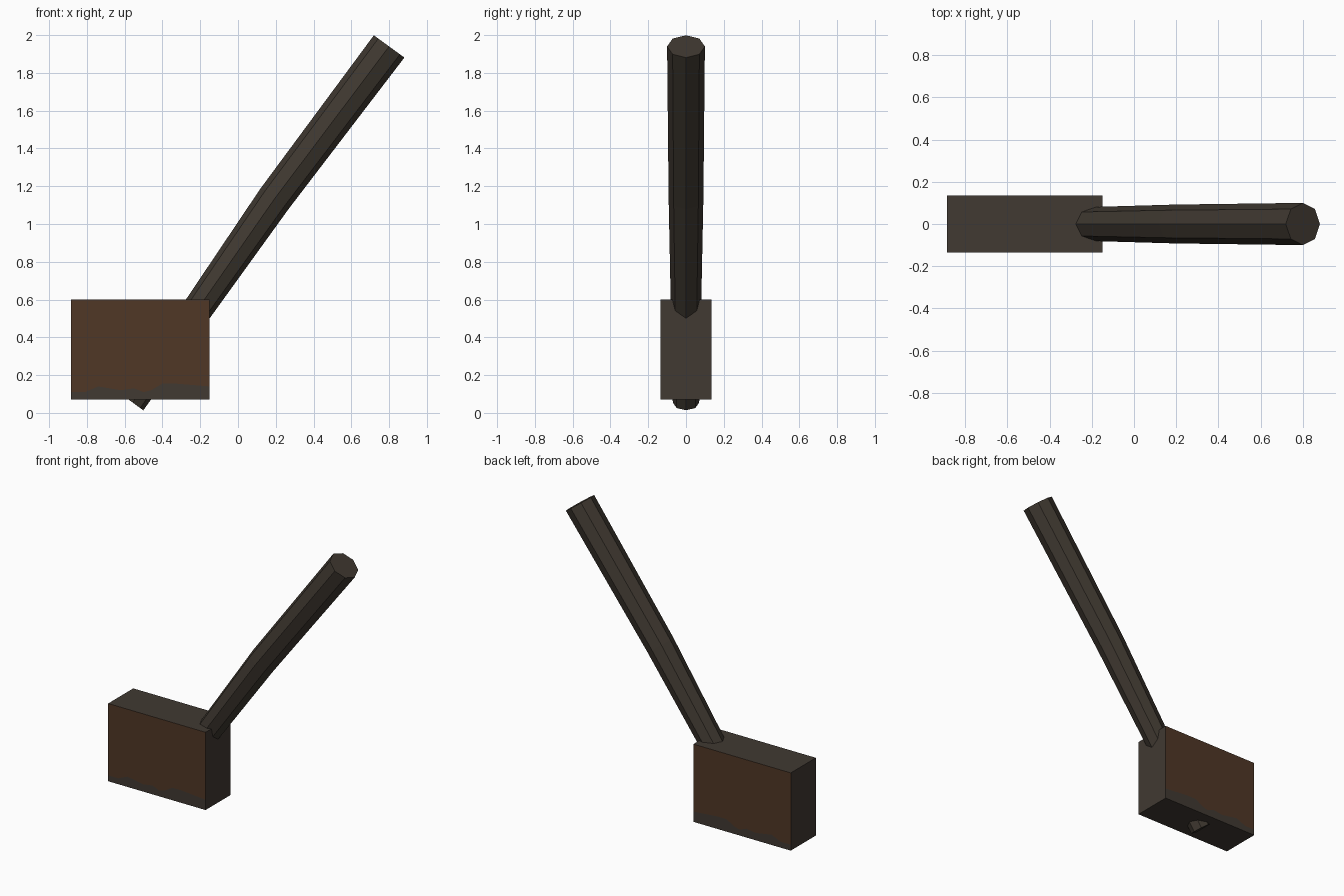
import bpy
import bmesh
from math import cos, sin, pi
from mathutils import Vector

cube = bpy.data.objects.get("Cube")
if cube:
    bpy.data.objects.remove(cube)


def material(name, color):
    mat = bpy.data.materials.new(name)
    mat.use_nodes = True
    mat.diffuse_color = (*color, 1)
    for node in mat.node_tree.nodes:
        if node.type == 'BSDF_PRINCIPLED':
            node.inputs["Base Color"].default_value = (*color, 1)
            node.inputs["Roughness"].default_value = 0.9
    return mat


def finish(name, bm, mats):
    bmesh.ops.recalc_face_normals(bm, faces=bm.faces)
    mesh = bpy.data.meshes.new(name)
    bm.to_mesh(mesh)
    bm.free()
    for mat in mats:
        mesh.materials.append(mat)
    obj = bpy.data.objects.new(name, mesh)
    bpy.context.collection.objects.link(obj)
    return obj


dark_wood = material("dark wood", (0.050, 0.040, 0.030))
dark_iron = material("dark iron", (0.052, 0.041, 0.032))
rust = material("rust brown", (0.080, 0.038, 0.019))

# Head: a block whose broad sides are split along a worn, wavy edge line
left, right, low, high, half = -0.885, -0.15, 0.07, 0.6, 0.135
wear = [(left, 0.11), (-0.81, 0.11), (-0.74, 0.14), (-0.62, 0.12), (-0.55, 0.13),
        (-0.50, 0.11), (-0.46, 0.12), (-0.40, 0.155), (-0.33, 0.155), (right, 0.14)]
bm = bmesh.new()
line = [bm.verts.new((x, -half, z)) for x, z in wear]


def corner(x, z):
    return bm.verts.new((x, -half, z))


bm.faces.new(line + [corner(right, high), corner(left, high)])
bm.faces.new(line[::-1] + [corner(left, low), corner(right, low)])
result = bmesh.ops.extrude_face_region(bm, geom=bm.faces[:], use_keep_orig=True)
moved = [v for v in result["geom"] if isinstance(v, bmesh.types.BMVert)]
bmesh.ops.translate(bm, verts=moved, vec=(0, 2 * half, 0))
bm.normal_update()
for face in bm.faces:
    broad = abs(face.normal.y) > 0.9
    face.material_index = int(broad and face.calc_center_bounds().z > 0.2)
finish("hammer_head", bm, [dark_iron, rust])

# Handle: tapered octagonal shaft with a slight bend
across = Vector((0.81, 0, -0.59)).normalized()
side = Vector((0, 1, 0))
stations = [((-0.558, 0, 0.055), 0.07), ((0.193, 0, 1.133), 0.092), ((0.80, 0, 1.94), 0.1)]
bm = bmesh.new()
rings = []
for centre, radius in stations:
    ring = []
    for i in range(8):
        a = i * pi / 4
        ring.append(bm.verts.new(Vector(centre) + radius * (cos(a) * across + sin(a) * side)))
    rings.append(ring)
for lower, upper in zip(rings, rings[1:]):
    for i in range(8):
        j = (i + 1) % 8
        bm.faces.new((lower[i], lower[j], upper[j], upper[i]))
bm.faces.new(rings[0][::-1])
bm.faces.new(rings[-1])
finish("handle", bm, [dark_wood])
